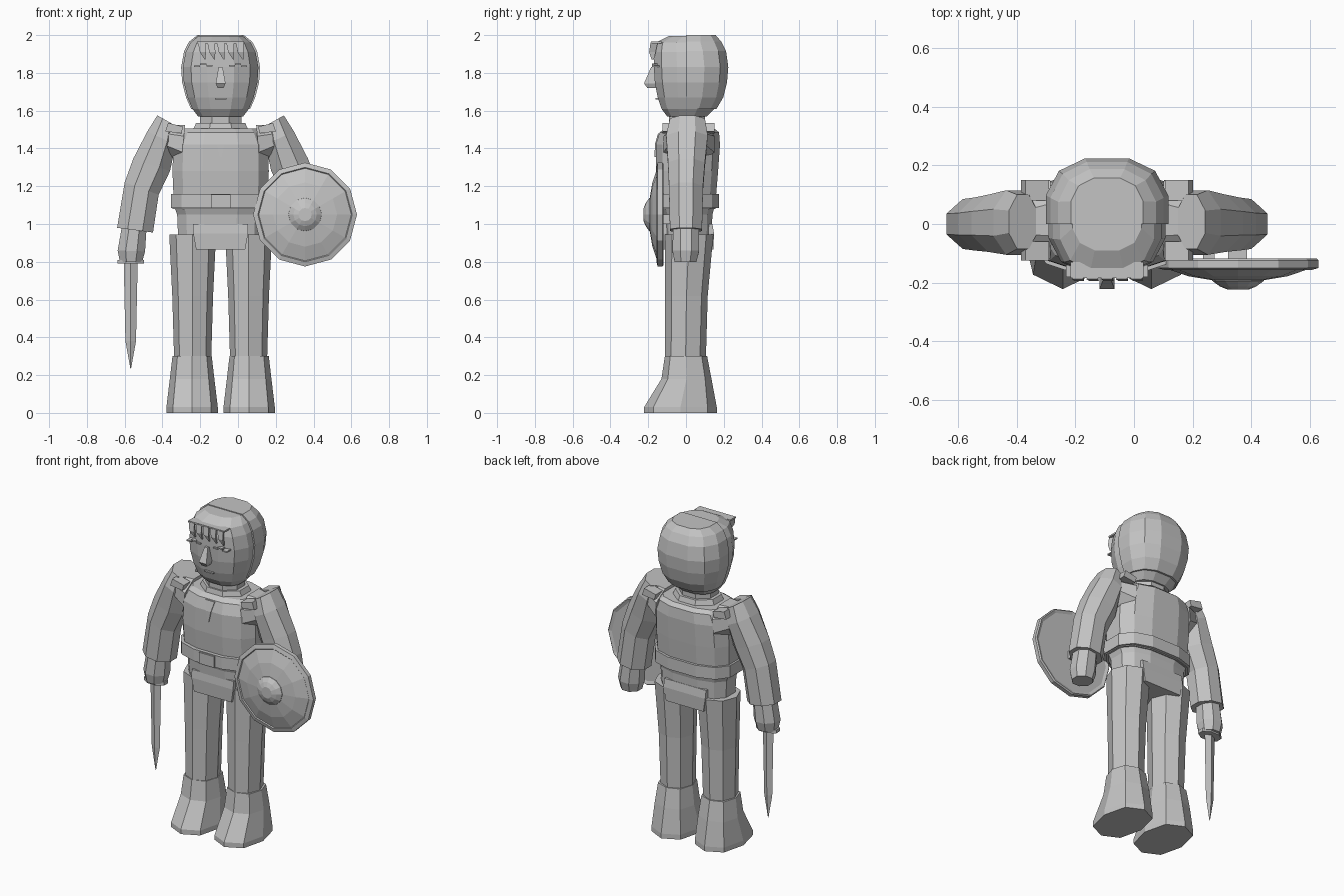
import bpy, bmesh, math
from mathutils import Vector

cube = bpy.data.objects.get("Cube")
if cube:
    bpy.data.objects.remove(cube)

GREY = (0.55, 0.55, 0.55, 1)
mat = bpy.data.materials.new("plain grey")
mat.use_nodes = True
mat.diffuse_color = GREY
mat.node_tree.nodes["Principled BSDF"].inputs["Base Color"].default_value = GREY
MID = -0.092  # body centre line; the shield shifts it off the origin


def section(x0, z0, x1, z1, y0, y1, n=8, turn=0.5, power=1.0):
    """Closed ring spanning two points in xz and a depth range in y."""
    pts = []
    for i in range(n):
        a = 2 * math.pi * (i + turn) / n - math.pi / 2
        c, s = math.cos(a), math.sin(a)
        pts.append((math.copysign(abs(c) ** power, c), math.copysign(abs(s) ** power, s)))
    lo = [min(p[k] for p in pts) for k in (0, 1)]
    hi = [max(p[k] for p in pts) for k in (0, 1)]
    ring = []
    for u, v in pts:
        u = (u - lo[0]) / (hi[0] - lo[0])
        v = (v - lo[1]) / (hi[1] - lo[1])
        ring.append(Vector((x0 + (x1 - x0) * u, y0 + (y1 - y0) * v, z0 + (z1 - z0) * u)))
    return ring


def loft(name, rings, mirror=False, back_only=False):
    bm = bmesh.new()
    rows = []
    for r in rings:
        if mirror:
            r = [Vector((2 * MID - p.x, p.y, p.z)) for p in r]
        rows.append([bm.verts.new(p) for p in r])
    n = len(rows[0])
    for a, b in zip(rows, rows[1:]):
        for i in range(n):
            j = (i + 1) % n
            bm.faces.new((a[i], a[j], b[j], b[i]))
    bm.faces.new(rows[0])
    bm.faces.new(rows[-1])
    if back_only:
        cut = bmesh.ops.bisect_plane(bm, geom=bm.verts[:] + bm.edges[:] + bm.faces[:],
                                     plane_co=(0, 0, 0), plane_no=(0, 1, 0), clear_inner=True)
        edges = [e for e in cut["geom_cut"] if isinstance(e, bmesh.types.BMEdge)]
        bmesh.ops.contextual_create(bm, geom=edges)
    bmesh.ops.recalc_face_normals(bm, faces=bm.faces[:])
    me = bpy.data.meshes.new(name)
    bm.to_mesh(me)
    bm.free()
    me.materials.append(mat)
    ob = bpy.data.objects.new(name, me)
    bpy.context.scene.collection.objects.link(ob)
    return ob


def upright(name, rows, cx=MID, mirror=False, back_only=False, **kw):
    """Loft of level rings: (z, half width, y front, y back)."""
    return loft(name, [section(cx - w, z, cx + w, z, y0, y1, **kw) for z, w, y0, y1 in rows],
                mirror, back_only)


def box(name, x0, x1, y0, y1, z0, z1):
    return loft(name, [section(x0, z, x1, z, y0, y1, n=4) for z in (z0, z1)])


# Head, with a slightly larger hair shell over the back half
head = [(1.57, .12, -.10, .11), (1.61, .15, -.13, .15), (1.67, .175, -.15, .185),
        (1.75, .195, -.165, .205), (1.83, .20, -.17, .212), (1.91, .185, -.17, .2),
        (1.96, .16, -.16, .175), (1.995, .118, -.09, .145)]
upright("head", head, n=12, power=0.78)
hair = [(z + .005 * (z > 1.9), w * 1.045, y0, y1 + .012) for z, w, y0, y1 in head[1:]]
upright("hair_back", hair, n=12, power=0.78, back_only=True)
upright("neck", [(1.48, .11, -.09, .1), (1.6, .11, -.09, .1)], n=8)
upright("collar", [(1.49, .15, -.11, .13), (1.535, .13, -.10, .115)], n=8)

# Face and fringe
upright("nose", [(1.83, .011, -.185, -.15), (1.745, .026, -.222, -.15),
                 (1.72, .016, -.205, -.15)], n=4)
box("mouth", MID - .03, MID + .03, -.162, -.14, 1.66, 1.668)
for side, s in (("right", -1), ("left", 1)):
    for i, z in enumerate((1.837, 1.845, 1.835)):
        x = MID + s * (.06 + .032 * i)
        box(side + "_brow", x - .016, x + .016, -.18, -.14, z - .004, z + .004)
box("fringe_band", MID - .125, MID + .125, -.185, -.13, 1.955, 1.965)
for i in range(5):
    x = MID - .1 + .05 * i
    loft("fringe_spike", [section(x - .02, 1.96, x + .02, 1.96, -.188, -.15, n=3),
                          section(x - .01, 1.91, x + .022, 1.91, -.195, -.16, n=3),
                          section(x + .016, 1.87, x + .02, 1.87, -.182, -.17, n=3)])

# Torso, belt and hips
upright("torso", [(1.08, .255, -.15, .155), (1.16, .25, -.15, .16), (1.28, .255, -.16, .17),
                  (1.42, .25, -.16, .18), (1.485, .222, -.14, .175), (1.505, .205, -.11, .15)],
        n=12, power=0.75)
upright("belt", [(1.085, .262, -.172, .175), (1.16, .262, -.172, .175)], n=12, power=0.75)
box("belt_buckle", MID - .052, MID + .052, -.182, -.15, 1.085, 1.155)
upright("tunic_skirt", [(.93, .225, -.115, .135), (1.05, .23, -.125, .14),
                        (1.09, .245, -.14, .15)], n=12, power=0.75)
upright("hips", [(.865, .13, -.12, .145), (.95, .145, -.125, .148), (1.0, .145, -.12, .14)], n=4)
upright("neck_notch", [(1.355, .004, -.166, -.155), (1.42, .018, -.165, -.155),
                       (1.48, .032, -.148, -.138)], n=4)

# Limbs, built on the right and mirrored to the left
for side, flip in (("right", False), ("left", True)):
    upright(side + "_leg", [(.28, .098, -.11, .105), (.62, .108, -.11, .115),
                            (.945, .124, -.112, .145)], cx=-.24, mirror=flip, turn=0)
    upright(side + "_boot", [(0, .136, -.222, .163), (.03, .136, -.222, .163),
                             (.18, .118, -.13, .135), (.3, .104, -.112, .112)],
            cx=-.243, mirror=flip, turn=0, power=0.85)
    loft(side + "_sleeve", [section(*r) for r in (
        (-.64, .98, -.45, .955, -.085, .085),
        (-.60, 1.22, -.42, 1.155, -.09, .09),
        (-.555, 1.345, -.36, 1.28, -.095, .1),
        (-.48, 1.49, -.33, 1.42, -.105, .115),
        (-.427, 1.575, -.33, 1.52, -.085, .1))], flip)
    loft(side + "_hand", [section(*r) for r in (
        (-.625, .80, -.507, .80, -.06, .055),
        (-.637, .86, -.492, .855, -.072, .07),
        (-.615, .985, -.485, .965, -.068, .068))], flip)
    # Shoulder link and its cap between torso and sleeve
    loft(side + "_shoulder", [section(*r) for r in (
        (-.40, 1.38, -.38, 1.52, -.09, .10),
        (-.30, 1.32, -.28, 1.525, -.12, .15))], flip)
    for end, y0, y1 in (("front", -.125, -.06), ("back", .08, .15)):
        loft(side + "_shoulder_flap_" + end, [section(*r, n=4) for r in (
            (-.385, 1.49, -.30, 1.48, y0, y1),
            (-.37, 1.535, -.29, 1.515, y0, y1))], flip)

# Short sword hanging from the right hand
KNIFE = -.568
upright("sword_guard", [(.79, .07, -.05, .04), (.81, .07, -.05, .04)], cx=KNIFE, n=8)
upright("sword_blade", [(.235, .002, -.008, -.004), (.38, .028, -.02, .008),
                        (.8, .037, -.024, .012)], cx=KNIFE, n=4, turn=0)


# Round shield on the left arm
def disc(r, y):
    return [Vector((.355 + r * math.cos(i * math.pi / 6), y,
                    1.05 + r * math.sin(i * math.pi / 6))) for i in range(12)]


loft("shield", [disc(.25, -.125), disc(.268, -.118), disc(.275, -.125), disc(.275, -.15),
                disc(.25, -.157), disc(.245, -.152), disc(.17, -.178), disc(.08, -.193)])
loft("shield_boss", [disc(.09, -.185), disc(.088, -.194), disc(.062, -.213), disc(.035, -.224)])
for x0, x1 in ((.235, .275), (.32, .385)):
    box("shield_strap", x0, x1, -.13, -.07 if x0 > .3 else -.1, 1.0, 1.05)
